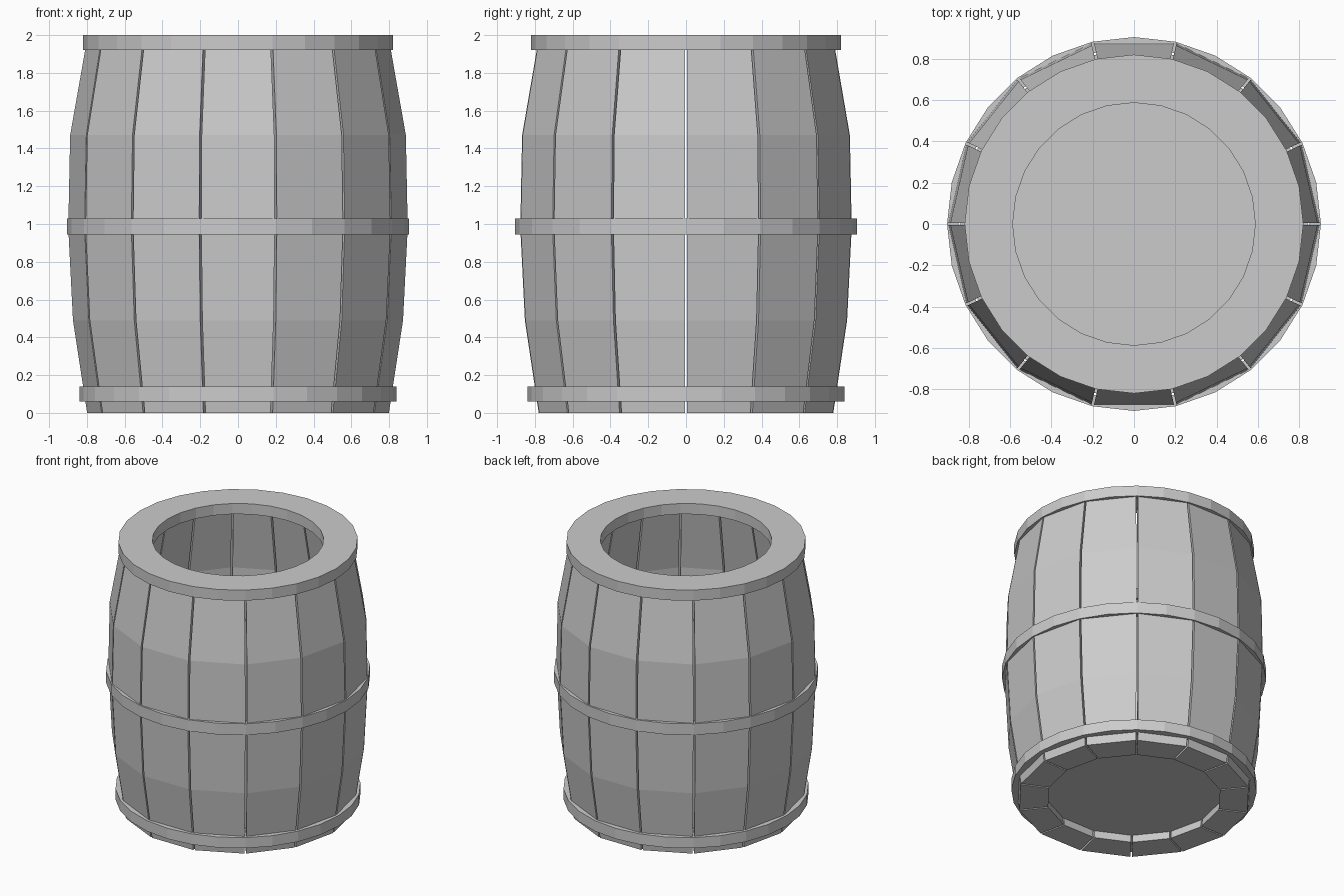
import bpy, bmesh, math

if "Cube" in bpy.data.objects:
    bpy.data.objects.remove(bpy.data.objects["Cube"])

STAVES = 14
SIDES = 28
THICK = 0.20
GAP = 0.006
# stave bulge: (corner radius, height)
PROFILE = [(0.80, 0.0), (0.875, 0.49), (0.90, 0.98), (0.89, 1.47), (0.802, 1.97)]


def finish(bm, name):
    bmesh.ops.recalc_face_normals(bm, faces=bm.faces)
    mesh = bpy.data.meshes.new(name)
    bm.to_mesh(mesh)
    bm.free()
    obj = bpy.data.objects.new(name, mesh)
    bpy.context.collection.objects.link(obj)
    return obj


def stave_mesh(name):
    """One curved plank pointing along +x, lofted through the profile."""
    half = math.pi / STAVES
    bm = bmesh.new()
    rings = []
    for r, z in PROFILE:
        ri = r - THICK
        wo, wi = r * math.sin(half) - GAP, ri * math.sin(half) - GAP
        xo, xi = r * math.cos(half), ri * math.cos(half)
        rings.append([bm.verts.new(p) for p in
                      ((xo, -wo, z), (xo, wo, z), (xi, wi, z), (xi, -wi, z))])
    for a, b in zip(rings, rings[1:]):
        for i in range(4):
            j = (i + 1) % 4
            bm.faces.new((a[i], a[j], b[j], b[i]))
    bm.faces.new(rings[0])
    bm.faces.new(rings[-1])
    return finish(bm, name)


def ring(name, r_out, r_in, z0, z1, sides=SIDES):
    """Flat-sided band with rectangular section."""
    bm = bmesh.new()
    section = ((r_out, z0), (r_out, z1), (r_in, z1), (r_in, z0))
    loops = []
    for k in range(sides):
        a = 2 * math.pi * k / sides
        loops.append([bm.verts.new((r * math.cos(a), r * math.sin(a), z)) for r, z in section])
    for k in range(sides):
        a, b = loops[k], loops[(k + 1) % sides]
        for i in range(4):
            j = (i + 1) % 4
            bm.faces.new((a[i], b[i], b[j], a[j]))
    return finish(bm, name)


# staves around the barrel
first = stave_mesh("stave_01")
for k in range(STAVES):
    s = first if k == 0 else bpy.data.objects.new(f"stave_{k + 1:02d}", first.data)
    if k:
        bpy.context.collection.objects.link(s)
    s.rotation_euler.z = (k + 0.5) * 2 * math.pi / STAVES

# top rim and middle hoop
ring("top_rim", 0.82, 0.587, 1.92, 2.0)
ring("middle_hoop", 0.905, 0.85, 0.945, 1.03)

# bottom hoop and floor: one solid disc through the staves
bm = bmesh.new()
bmesh.ops.create_cone(bm, cap_ends=True, segments=SIDES, radius1=0.84, radius2=0.84, depth=0.08)
bmesh.ops.translate(bm, verts=bm.verts, vec=(0, 0, 0.10))
finish(bm, "bottom_hoop_and_floor")
